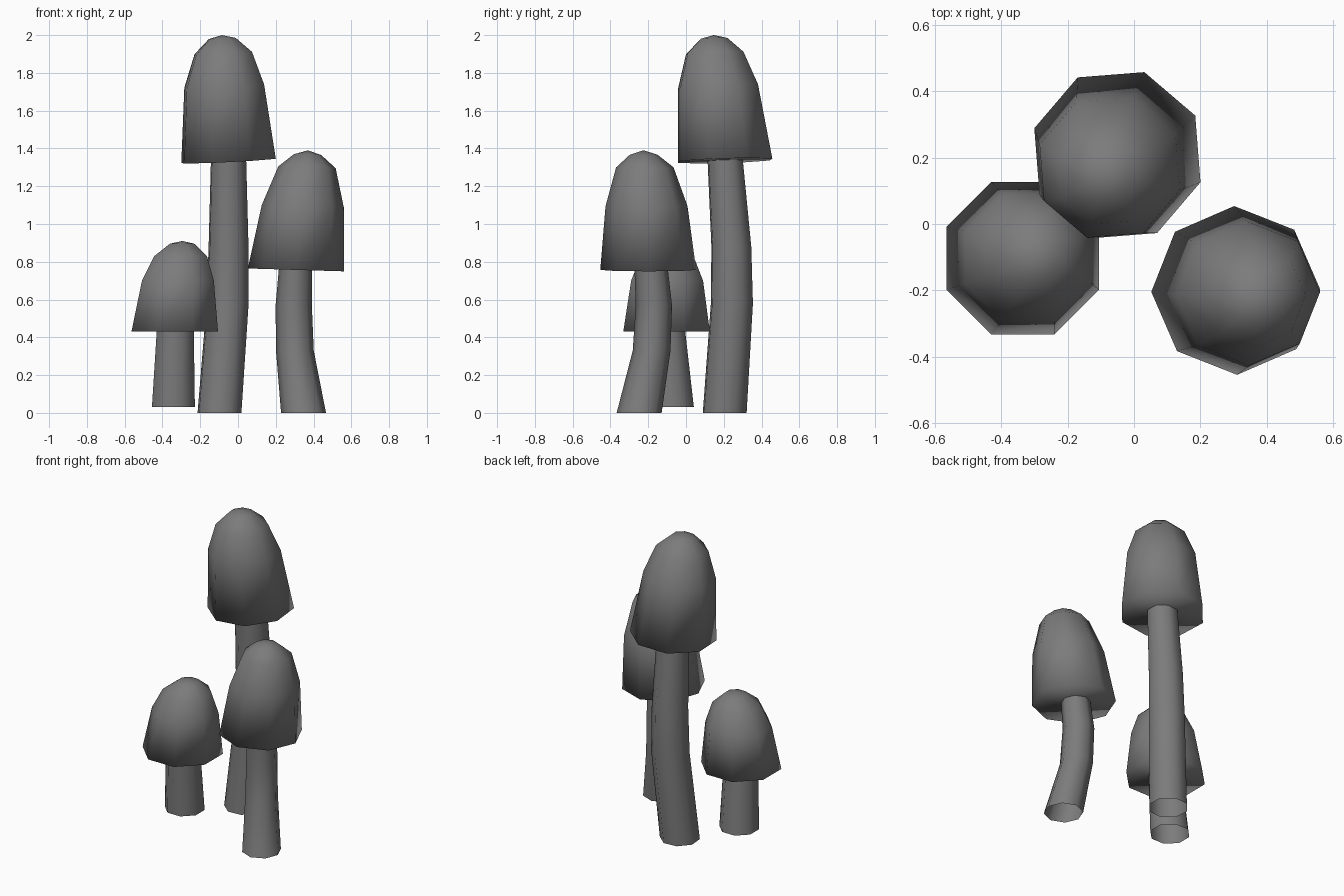
import bpy
import bmesh
from math import cos, sin, radians, tau
from mathutils import Vector

SIDES = 8

cube = bpy.data.objects.get("Cube")
if cube:
    bpy.data.objects.remove(cube, do_unlink=True)

grey = bpy.data.materials.new("mushroom_grey")
grey.use_nodes = True
colour = (0.2, 0.2, 0.2, 1)
grey.diffuse_color = colour
grey.node_tree.nodes["Principled BSDF"].inputs["Base Color"].default_value = colour


def loft(name, rings, phase, tip=None, floor=False):
    """Skin octagonal rings (x, y, z, radius, slope_x, slope_y), optionally closed."""
    bm = bmesh.new()
    loops = []
    for x, y, z, r, sx, sy in rings:
        loop = []
        for i in range(SIDES):
            a = radians(phase) + tau * i / SIDES
            dx, dy = r * cos(a), r * sin(a)
            loop.append(bm.verts.new((x + dx, y + dy, z + sx * dx + sy * dy)))
        loops.append(loop)
    for low, high in zip(loops, loops[1:]):
        for i in range(SIDES):
            j = (i + 1) % SIDES
            bm.faces.new((low[i], low[j], high[j], high[i]))
    if tip:
        top = bm.verts.new(Vector(tip))
        for i in range(SIDES):
            bm.faces.new((loops[-1][i], loops[-1][(i + 1) % SIDES], top))
    if floor:
        bm.faces.new(loops[0][::-1])
    mesh = bpy.data.meshes.new(name)
    for face in bm.faces:
        face.smooth = True
    bm.to_mesh(mesh)
    bm.free()
    mesh.materials.append(grey)
    obj = bpy.data.objects.new(name, mesh)
    bpy.context.collection.objects.link(obj)
    return obj


def mushroom(name, phase, slope, cap, tip, stem):
    """Bent stem plus a leaning domed cap with a closed underside."""
    loft(name + "_cap", [ring + slope for ring in cap], phase, tip, floor=True)
    loft(name + "_stem", [ring + (0, 0) for ring in stem], phase)


# Tall mushroom at the back
mushroom(
    "tall", 27, (0.05, 0.03),
    cap=[(-0.05, 0.207, 1.335, 0.263), (-0.073, 0.17, 1.73, 0.222),
         (-0.078, 0.152, 1.905, 0.16), (-0.083, 0.148, 1.982, 0.075)],
    tip=(-0.085, 0.146, 2.0),
    stem=[(-0.098, 0.205, 0, 0.122), (-0.055, 0.243, 0.58, 0.117),
          (-0.05, 0.24, 0.88, 0.111), (-0.05, 0.207, 1.345, 0.098)])

# Middle mushroom on the left front
mushroom(
    "middle", 1, (-0.03, 0),
    cap=[(0.306, -0.2, 0.757, 0.254), (0.343, -0.209, 1.095, 0.217),
         (0.365, -0.218, 1.3, 0.152), (0.368, -0.224, 1.367, 0.073)],
    tip=(0.37, -0.225, 1.39),
    stem=[(0.347, -0.248, 0, 0.119), (0.301, -0.182, 0.33, 0.1),
          (0.295, -0.17, 0.57, 0.096), (0.305, -0.185, 0.77, 0.088)])

# Small mushroom on the right
mushroom(
    "small", 22.5, (0, 0),
    cap=[(-0.335, -0.103, 0.43, 0.248), (-0.318, -0.1, 0.7, 0.206),
         (-0.304, -0.1, 0.83, 0.151), (-0.296, -0.1, 0.896, 0.069)],
    tip=(-0.295, -0.1, 0.91),
    stem=[(-0.342, -0.072, 0.03, 0.123), (-0.332, -0.103, 0.44, 0.106)])
